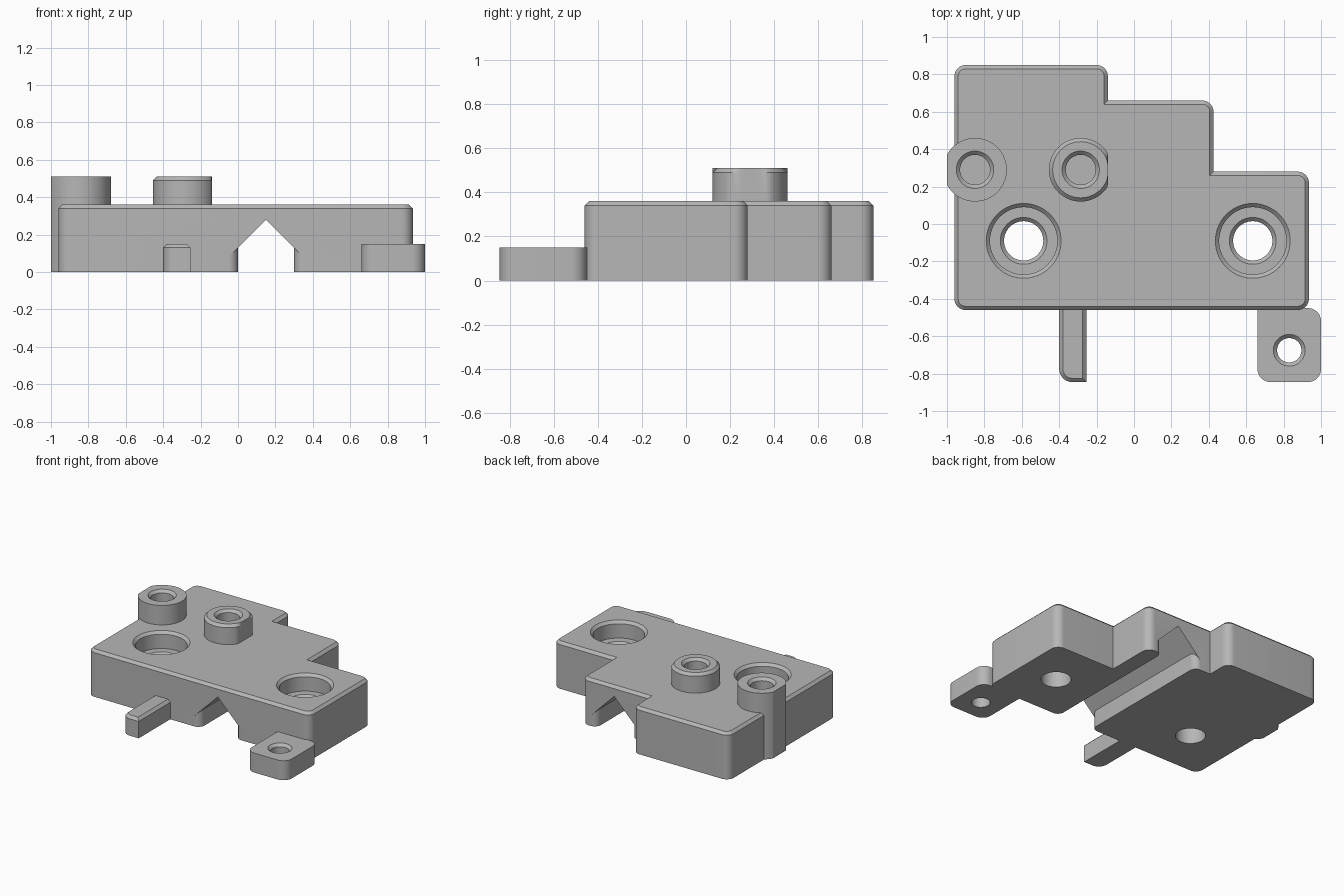
import bpy, bmesh
from math import pi, cos, sin, sqrt
from mathutils import Vector

cube = bpy.data.objects.get("Cube")
if cube:
    bpy.data.objects.remove(cube, do_unlink=True)

grey = bpy.data.materials.new("plain grey")
grey.use_nodes = True
GREY = (0.47, 0.47, 0.47, 1)
grey.diffuse_color = GREY
grey.node_tree.nodes["Principled BSDF"].inputs["Base Color"].default_value = GREY

CH = 0.02      # chamfer size
SEG = 64       # sides of round parts


def loft(name, loops):
    """Closed solid through matching 3D loops."""
    bm = bmesh.new()
    rings = [[bm.verts.new(p) for p in loop] for loop in loops]
    n = len(rings[0])
    for a, b in zip(rings, rings[1:]):
        for i in range(n):
            j = (i + 1) % n
            bm.faces.new((a[i], a[j], b[j], b[i]))
    bm.faces.new(rings[0][::-1])
    bm.faces.new(rings[-1])
    bmesh.ops.recalc_face_normals(bm, faces=bm.faces)
    mesh = bpy.data.meshes.new(name)
    bm.to_mesh(mesh)
    bm.free()
    mesh.materials.append(grey)
    obj = bpy.data.objects.new(name, mesh)
    bpy.context.collection.objects.link(obj)
    return obj


def outline(corners, z, inset=0.0):
    """Counter-clockwise (x, y, radius) corners, rounded and inset, at height z."""
    loop = []
    for i, (x, y, r) in enumerate(corners):
        p = Vector((x, y))
        d1 = (p - Vector(corners[i - 1][:2])).normalized()
        d2 = (Vector(corners[(i + 1) % len(corners)][:2]) - p).normalized()
        n1, n2 = Vector((-d1.y, d1.x)), Vector((-d2.y, d2.x))
        p += (n1 + n2) * inset
        if r == 0:
            loop.append((p.x, p.y, z))
            continue
        r -= inset
        centre = p + (n1 + n2) * r
        for k in range(11):
            t = k / 10 * pi / 2
            q = centre - (n1 * cos(t) + n2 * sin(t)) * r
            loop.append((q.x, q.y, z))
    return loop


def slab(name, corners, top, chamfer):
    loops = [outline(corners, 0), outline(corners, top - chamfer)]
    if chamfer:
        loops.append(outline(corners, top, chamfer))
    return loft(name, loops)


def turned(name, cx, cy, profile, low=-9, high=9):
    """Round solid from (radius, z) steps, with optional flats at x = low / high."""
    def ring(r, z):
        angles = [2 * pi * k / SEG for k in range(SEG)]
        return [(min(high, max(low, cx + r * cos(a))), cy + r * sin(a), z) for a in angles]
    return loft(name, [ring(r, z) for r, z in profile])


def combine(target, other, operation):
    mod = target.modifiers.new(operation.lower(), 'BOOLEAN')
    mod.operation, mod.object, mod.solver = operation, other, 'EXACT'
    bpy.context.view_layer.objects.active = target
    bpy.ops.object.modifier_apply(modifier=mod.name)
    bpy.data.objects.remove(other, do_unlink=True)


# Stepped main plate
R = 0.06
body = slab("mounting_plate", [
    (-0.96, -0.46, R), (0.935, -0.46, R), (0.935, 0.28, R), (0.425, 0.28, 0),
    (0.425, 0.66, R), (-0.14, 0.66, 0), (-0.14, 0.85, R), (-0.96, 0.85, R)], 0.36, CH)

# Bosses, front tab and locating bar
TOP, BOSS_Y, BOSS_R = 0.51, 0.29, 0.17
LEFT_X, MID_X = -0.85, -0.285
parts = [
    turned("edge_boss", LEFT_X, BOSS_Y, [(BOSS_R, 0), (BOSS_R, TOP)], low=-1),
    turned("middle_boss", MID_X, BOSS_Y,
           [(BOSS_R, 0.2), (BOSS_R, TOP - CH), (BOSS_R - CH, TOP)], high=-0.14),
    slab("screw_tab", [(0.66, -0.845, 0.07), (1, -0.845, 0.07),
                       (1, -0.45, 0.07), (0.66, -0.45, 0)], 0.15, 0),
    slab("locating_bar", [(-0.4, -0.845, 0.07), (-0.255, -0.845, 0),
                          (-0.255, -0.4, 0), (-0.4, -0.4, 0)], 0.15, CH),
]
for part in parts:
    combine(body, part, 'UNION')

# V-roofed channel with rounded mouths at front and back
GX, HALF, FR, FRONT, BACK = 0.15, 0.15, 0.05, -0.46, 0.66
side = [(HALF + FR, FRONT - 0.1)]
for k in range(9):
    t = k / 8 * pi / 2
    side.append((HALF + FR * (1 - sin(t)), FRONT + FR * (1 - cos(t))))
side += [(w, FRONT + BACK - y) for w, y in reversed(side)]
plan = [(GX + w, y) for w, y in side] + [(GX - w, y) for w, y in reversed(side)]
channel = loft("channel_cutter", [[(x, y, z) for x, y in plan] for z in (-0.1, 0.4)])
roof = loft("roof_cutter", [[(GX - 0.38, y, -0.1), (GX + 0.38, y, -0.1), (GX, y, 0.28)]
                            for y in (-1, 1)])
combine(channel, roof, 'INTERSECT')
cutters = [channel]

# Counterbored through holes
FLOOR = 0.23
for x in (-0.59, 0.635):
    cutters.append(turned("counterbore_cutter", x, -0.09, [
        (0.105, -0.1), (0.105, FLOOR - CH), (0.125, FLOOR), (0.18, FLOOR),
        (0.18, 0.36 - CH), (0.2, 0.36), (0.2, 0.45)]))

# Blind boss holes and through hole in the tab
for x in (LEFT_X, MID_X):
    cutters.append(turned("boss_hole_cutter", x, BOSS_Y, [
        (0.08, 0.15), (0.08, TOP - CH), (0.1, TOP), (0.1, TOP + 0.1)]))
cutters.append(turned("tab_hole_cutter", 0.83, -0.675, [
    (0.065, -0.1), (0.065, 0.15 - CH), (0.085, 0.15), (0.085, 0.25)]))
for cutter in cutters:
    combine(body, cutter, 'DIFFERENCE')

# Smooth the rounds, keep the machined edges crisp
bpy.ops.object.select_all(action='DESELECT')
body.select_set(True)
bpy.context.view_layer.objects.active = body
bpy.ops.object.shade_smooth_by_angle(angle=pi / 7)
